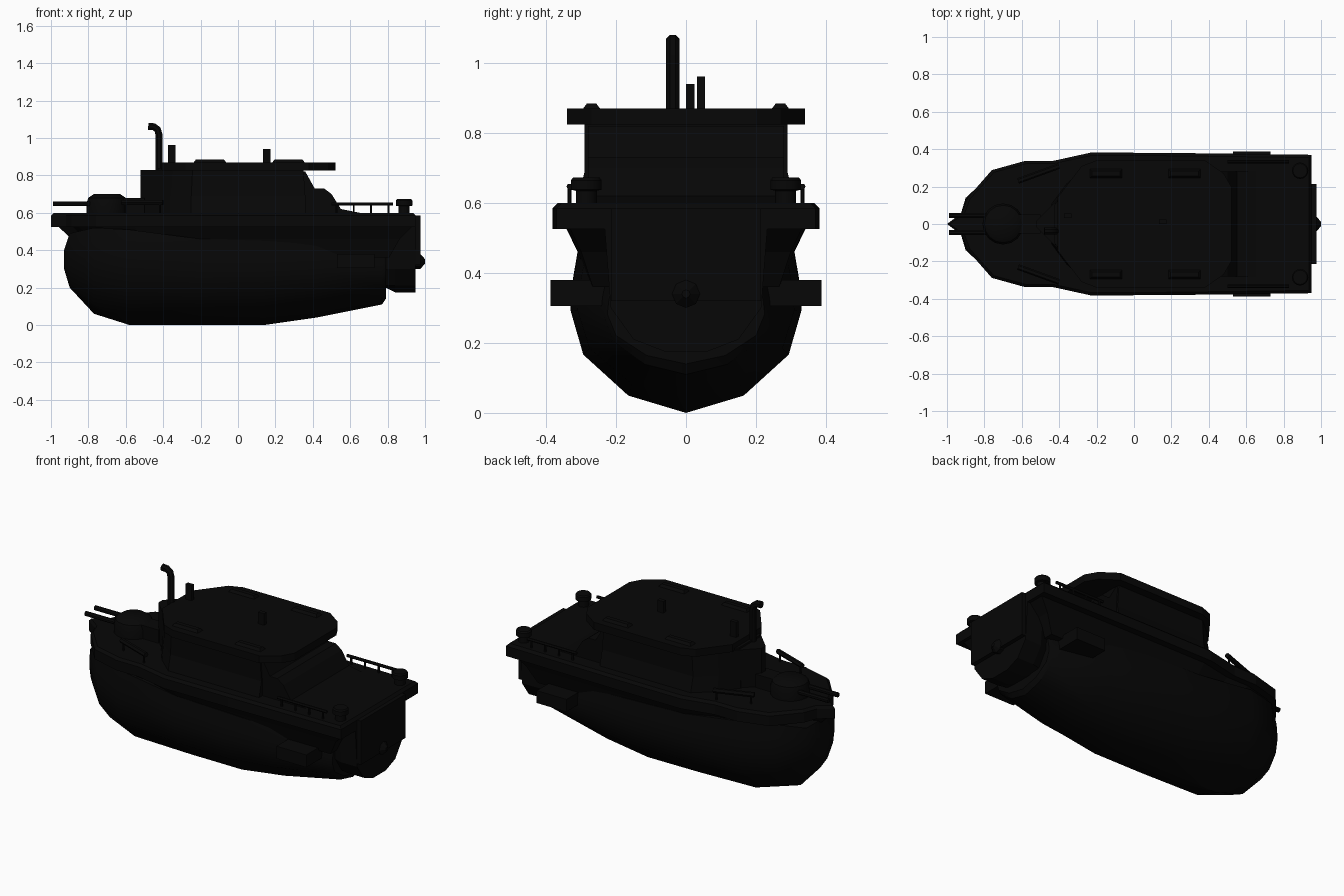
import bpy, bmesh, math
from mathutils import Vector

cube = bpy.data.objects.get("Cube")
if cube:
    bpy.data.objects.remove(cube, do_unlink=True)

black = bpy.data.materials.new("near_black_paint")
black.use_nodes = True
colour = (0.002, 0.002, 0.002, 1)
black.diffuse_color = colour
black.node_tree.nodes["Principled BSDF"].inputs["Base Color"].default_value = colour


def finish(name, bm, smooth=0):
    bmesh.ops.recalc_face_normals(bm, faces=bm.faces)
    mesh = bpy.data.meshes.new(name)
    bm.to_mesh(mesh)
    bm.free()
    mesh.materials.append(black)
    ob = bpy.data.objects.new(name, mesh)
    bpy.context.collection.objects.link(ob)
    if smooth:
        bpy.ops.object.select_all(action='DESELECT')
        ob.select_set(True)
        bpy.context.view_layer.objects.active = ob
        bpy.ops.object.shade_smooth_by_angle(angle=math.radians(smooth))
    return ob


def loft(name, rings, smooth=0):
    """Skin closed rings of equal length and cap both ends."""
    bm = bmesh.new()
    loops = [[bm.verts.new(p) for p in ring] for ring in rings]
    n = len(loops[0])
    for a, b in zip(loops, loops[1:]):
        for i in range(n):
            j = (i + 1) % n
            bm.faces.new((a[i], a[j], b[j], b[i]))
    bm.faces.new(loops[0])
    bm.faces.new(loops[-1])
    return finish(name, bm, smooth)


def mirrored(half):
    """Complete a half outline (first value along, second value sideways)."""
    return half + [(u, -v) for u, v in reversed(half) if v > 0]


def plan(half, z, sx=1, sy=1, dx=0):
    return [(x * sx + dx, y * sy, z) for x, y in mirrored(half)]


def box(name, x, y, z):
    ring = [(x[0], y[0]), (x[1], y[0]), (x[1], y[1]), (x[0], y[1])]
    return loft(name, [[(a, b, h) for a, b in ring] for h in z])


def tube(name, path, r, sides=8, smooth=40):
    """Straight-jointed tube through points; rings bisect the bends."""
    pts = [Vector(p) for p in path]
    rings = []
    for i, p in enumerate(pts):
        d = (pts[min(i + 1, len(pts) - 1)] - pts[max(i - 1, 0)]).normalized()
        u = d.cross(Vector((0, 1, 0)))
        if u.length < 0.1:
            u = d.cross(Vector((1, 0, 0)))
        u.normalize()
        v = d.cross(u)
        rings.append([p + r * (u * math.cos(t) + v * math.sin(t))
                      for t in (2 * math.pi * (k + 0.5) / sides for k in range(sides))])
    return loft(name, rings, smooth)


def turned(name, x, y, profile, sides=16):
    """Stack of circles given as (radius, height)."""
    return loft(name, [[(x + r * math.cos(t), y + r * math.sin(t), z)
                        for t in (2 * math.pi * k / sides for k in range(sides))]
                       for r, z in profile], 35)


# Rounded lower hull: one section scaled along stations (x, half width, keel, top)
section = [(0, 0), (.11, .5), (.37, .89), (.65, 1), (.83, .98), (1, .94)]
stations = [(-.93, .04, .30, .40), (-.9, .14, .20, .49), (-.77, .26, .06, .52),
            (-.58, .32, 0, .51), (-.2, .33, 0, .46), (.14, .33, 0, .45),
            (.42, .31, .04, .43), (.77, .235, .11, .37), (.79, .225, .14, .36)]
loft("lower_hull", [[(x, v * w, k + u * (t - k)) for u, v in mirrored(section)]
                    for x, w, k, t in stations], 35)

# Topsides, gunwale and deck from the deck plan
deck = [(-1, 0), (-.92, .06), (-.89, .14), (-.76, .288), (-.58, .338),
        (-.43, .338), (-.23, .382), (.2, .38), (.95, .37)]
loft("topsides", [plan(deck, .36, .85, .72), plan(deck, .46, .9, .81, .01),
                  plan(deck, .53, .975, .9, .01)])
loft("gunwale", [plan(deck, .525), plan(deck, .585),
                 [(max(x * .985, -1), y * .96, .6) for x, y, _ in plan(deck, .6)]])

# Stern drive housing, transom door and hub
housing = [(.175, .06), (.21, .15), (.30, .215), (.56, .235)]
loft("stern_housing", [[(x, y * s, z if z > .2 else z + lift) for z, y in mirrored(housing)]
                       for x, s, lift in ((.78, .9, .03), (.84, 1, 0), (.95, 1, 0))])
box("transom_door", (.94, .975), (-.215, .215), (.32, .585))
loft("drive_hub", [[(x, r * math.cos(k * math.pi / 4), .34 + r * math.sin(k * math.pi / 4))
                    for k in range(8)] for x, r in ((.94, .04), (.975, .04), (1, .012))])

# Cabin with a pointed prow front and a rear engine hood
cabin = [(-.44, .1), (-.36, .2), (-.25, .29), (.36, .29)]
loft("cabin", [plan(cabin, .595, 1, 1.08), plan(cabin, .69), plan(cabin, .84, .97)])
prow = [(-.52, .02), (-.4, .14), (-.3, .2)]
loft("cabin_prow", [plan(prow, .6), plan(prow, .83)])
hood = [(.3, .6), (.3, .82), (.36, .82), (.41, .73), (.46, .73), (.5, .7), (.55, .62), (.65, .6)]
loft("engine_hood", [[(x, y, z) for x, z in hood] for y in (-.28, .28)])

# Roof slab with chamfered corners and raised strips
roof = [(-.41, .14), (-.28, .31), (-.2, .34), (.38, .34), (.48, .27), (.52, .2)]
loft("roof", [plan(roof, .825), plan(roof, .87)])
for side, s in (("left", 1), ("right", -1)):
    for part, x0, x1 in (("front", -.24, -.06), ("rear", .18, .36)):
        loft(f"{part}_{side}_roof_strip",
             [[(x0 + d, s * .27 - .028 + d, z), (x1 - d, s * .27 - .028 + d, z),
               (x1 - d, s * .27 + .028 - d, z), (x0 + d, s * .27 + .028 - d, z)]
              for d, z in ((0, .865), (.015, .885))])

# Snorkel pipe and short masts
tube("snorkel", [(-.423, -.038, .6), (-.423, -.038, 1.02), (-.43, -.038, 1.045),
                 (-.45, -.038, 1.06), (-.48, -.038, 1.062)], .0205)
box("front_mast", (-.375, -.335), (.032, .055), (.8, .962))
box("roof_mast", (.135, .175), (0, .025), (.86, .94))

# Gun turret on the foredeck
turned("turret", -.7, 0, [(.11, .59), (.11, .65), (.1, .68), (.07, .7)])
box("turret_rear", (-.66, -.5), (-.05, .05), (.6, .68))
for side, s in (("left", 1), ("right", -1)):
    tube(f"{side}_barrel", [(-.99, s * .045, .648), (-.7, s * .045, .648)], .014)

# Parts repeated on both sides: rails, posts, bollards, stern fins
for side, s in (("left", 1), ("right", -1)):
    for part, ends, r, count in (("bow", [(-.62, .23), (-.4, .31)], .015, 2),
                                 ("stern", [(.5, .333), (.83, .333)], .009, 4)):
        a, b = [Vector((x, s * y, .655 if part == "bow" else .647)) for x, y in ends]
        tube(f"{side}_{part}_rail", [a, b], r, 6)
        for i in range(count):
            top = a.lerp(b, .08 + .84 * i / (count - 1))
            tube(f"{side}_{part}_rail_post_{i + 1}", [(top.x, top.y, .59), top], .006, 6)
    turned(f"{side}_bollard", .888, s * .285,
           [(.03, .59), (.03, .635), (.044, .638), (.044, .665), (.038, .673)])
    box(f"{side}_stern_fin", (.53, .73), sorted((s * .2, s * .388)), (.305, .38))
